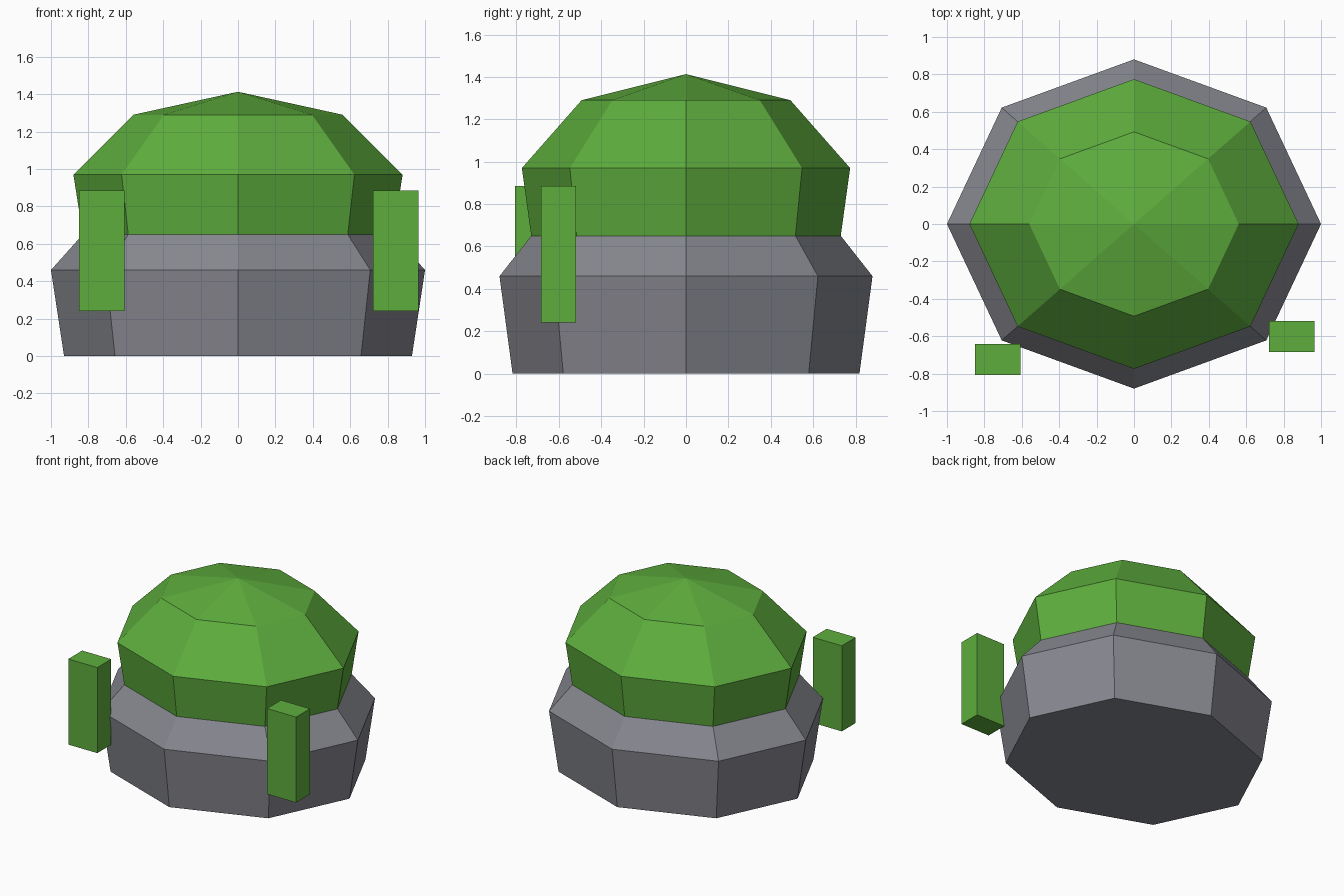
import bpy
import bmesh
import math

cube = bpy.data.objects.get("Cube")
if cube:
    bpy.data.objects.remove(cube, do_unlink=True)

SIDES = 8
DEPTH = 0.88  # plan is an octagon squashed front to back


def material(name, rgb):
    mat = bpy.data.materials.new(name)
    mat.use_nodes = True
    mat.diffuse_color = (*rgb, 1)
    mat.node_tree.nodes["Principled BSDF"].inputs["Base Color"].default_value = (*rgb, 1)
    return mat


def finish(name, bm, mat):
    bmesh.ops.recalc_face_normals(bm, faces=bm.faces)
    mesh = bpy.data.meshes.new(name)
    bm.to_mesh(mesh)
    bm.free()
    mesh.materials.append(mat)
    obj = bpy.data.objects.new(name, mesh)
    bpy.context.collection.objects.link(obj)
    return obj


def lathe(name, profile, mat, apex=None):
    """Stack octagonal rings of (radius, height), ending in a cap or a point."""
    bm = bmesh.new()
    rings = []
    for radius, z in profile:
        angles = [math.tau * i / SIDES for i in range(SIDES)]
        rings.append([bm.verts.new((radius * math.cos(a), DEPTH * radius * math.sin(a), z))
                      for a in angles])
    for low, high in zip(rings, rings[1:]):
        for i in range(SIDES):
            j = (i + 1) % SIDES
            bm.faces.new((low[i], low[j], high[j], high[i]))
    bm.faces.new(rings[0])
    if apex is None:
        bm.faces.new(rings[-1])
    else:
        tip = bm.verts.new((0, 0, apex))
        for i in range(SIDES):
            bm.faces.new((rings[-1][i], rings[-1][(i + 1) % SIDES], tip))
    return finish(name, bm, mat)


def post(name, x, y, mat):
    bm = bmesh.new()
    bmesh.ops.create_cube(bm, size=1)
    bmesh.ops.scale(bm, vec=(0.242, 0.166, 0.645), verts=bm.verts)
    obj = finish(name, bm, mat)
    obj.location = (x, y, 0.563)
    return obj


green = material("leaf green", (0.112, 0.42, 0.047))
grey = material("stone grey", (0.24, 0.244, 0.275))

# Stone base with a sloped shoulder
lathe("stone_base", [(0.93, 0), (1.0, 0.46), (0.83, 0.65)], grey)

# Faceted dome, slightly sunk into the base
lathe("green_dome", [(0.825, 0.62), (0.88, 0.97), (0.56, 1.29)], green, apex=1.413)

# Loose upright blocks in front
post("right_block", -0.729, -0.725, green)
post("left_block", 0.843, -0.602, green)
